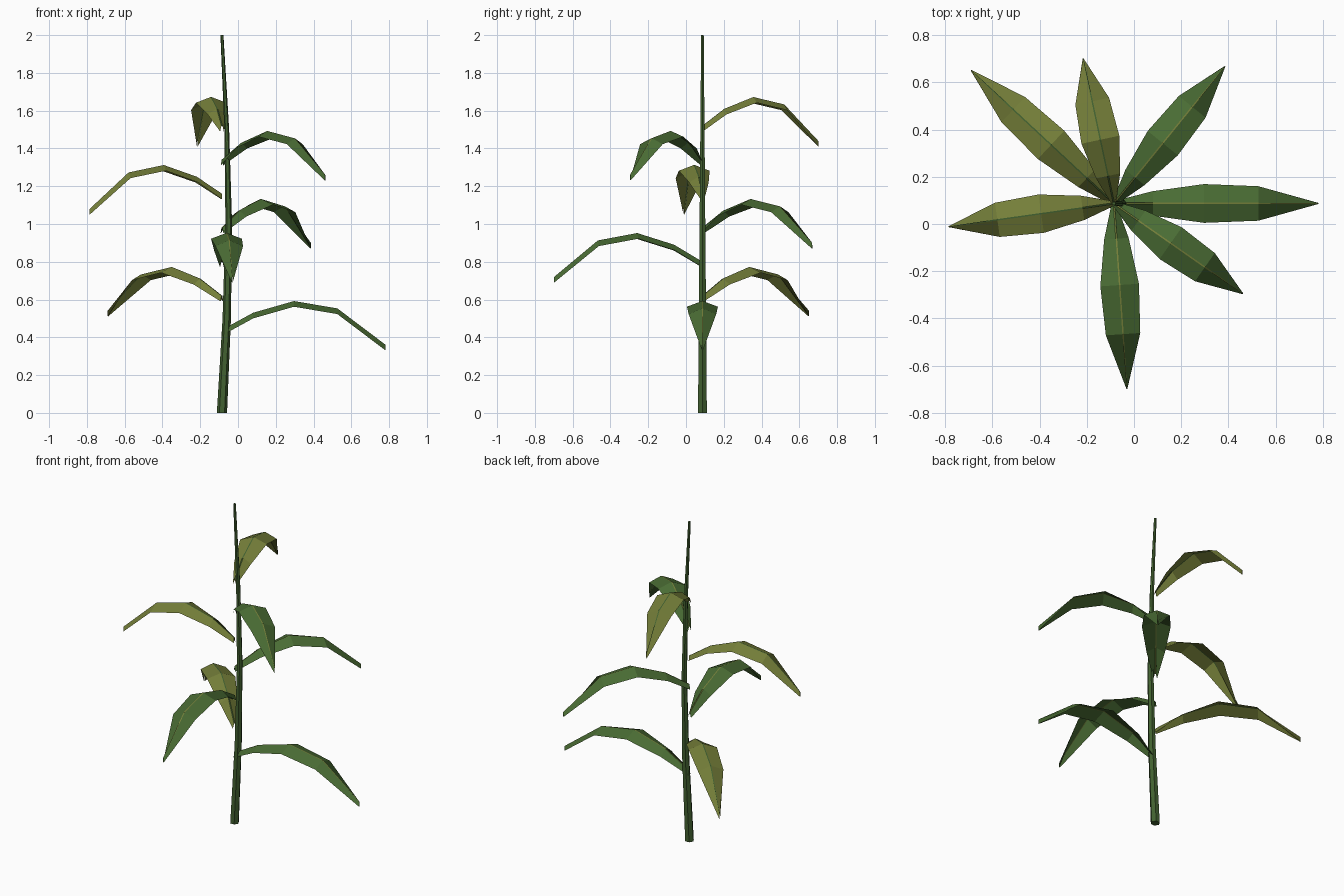
import bpy, bmesh
from math import sin, cos, pi, radians
from mathutils import Vector, Matrix

cube = bpy.data.objects.get("Cube")
if cube:
    bpy.data.objects.remove(cube, do_unlink=True)

AXIS = Vector((-0.085, 0.087, 0))


def material(name, rgb):
    m = bpy.data.materials.new(name)
    m.use_nodes = True
    m.diffuse_color = (*rgb, 1)
    m.node_tree.nodes["Principled BSDF"].inputs["Base Color"].default_value = (*rgb, 1)
    return m


green = material("leaf green", (0.068, 0.15, 0.034))
olive = material("olive leaf", (0.18, 0.215, 0.042))
dark = material("stalk green", (0.055, 0.12, 0.03))


def build(name, rings, mats, closed=False):
    """Skin a list of point rings with quads; open strips get a middle rib material."""
    bm = bmesh.new()
    rows = [[bm.verts.new(p) for p in ring] for ring in rings]
    n = len(rows[0])
    for a, b in zip(rows, rows[1:]):
        for k in range(n if closed else n - 1):
            j = (k + 1) % n
            f = bm.faces.new((a[k], a[j], b[j], b[k]))
            f.material_index = 1 if not closed and k == 1 else 0
    if closed:
        bm.faces.new(rows[0][::-1])
        bm.faces.new(rows[-1])
    mesh = bpy.data.meshes.new(name)
    bm.to_mesh(mesh)
    bm.free()
    for m in mats:
        mesh.materials.append(m)
    obj = bpy.data.objects.new(name, mesh)
    bpy.context.collection.objects.link(obj)
    return obj


# Gently bowed, tapering six-sided stalk
stalk = []
for i in range(5):
    t = i / 4
    centre = AXIS + Vector((0.036 * sin(pi * t), 0, 2 * t))
    r = 0.027 - 0.019 * t
    stalk.append([centre + Vector((r * cos(k * pi / 3), r * sin(k * pi / 3), 0)) for k in range(6)])
build("stalk", stalk, [dark], closed=True)

# Arching leaf: (fraction of length, height of ridge, half width)
PROFILE = [(0, 0, 0.01), (0.19, 0.09, 0.052), (0.44, 0.152, 0.082),
           (0.705, 0.113, 0.073), (1, -0.08, 0.002)]
FOLD = 0.03   # drop from ridge to leaf edge
RIB = 0.003   # half width of the midrib

# Leaves spiral up the stalk, each shorter than the last
for i in range(7):
    length = 0.867 - 0.04 * i
    place = Matrix.Translation(AXIS + Vector((0, 0, 0.44 + 0.18 * i))) @ Matrix.Rotation(radians(137 * i), 4, 'Z')
    rings = []
    for u, z, w in PROFILE:
        rib = min(RIB, w / 2)
        section = [(w, -FOLD), (rib, 0), (-rib, 0), (-w, -FOLD)]
        rings.append([place @ Vector((u * length, y, z + dz)) for y, dz in section])
    mats = [olive, dark] if i in (1, 4, 6) else [green, olive]
    build(f"leaf_{i + 1}", rings, mats)
